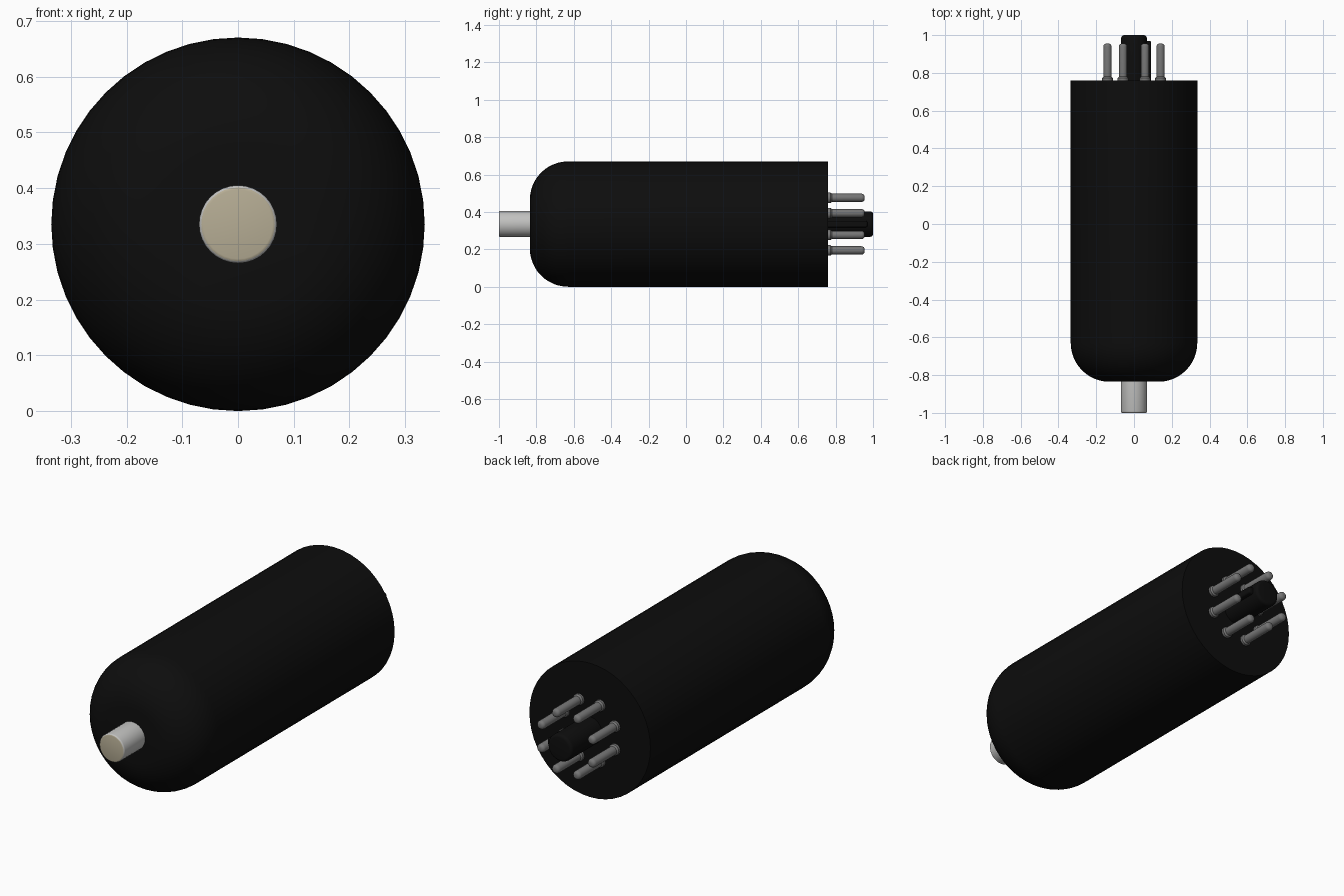
import bpy
import math
from mathutils import Matrix

cube = bpy.data.objects.get("Cube")
if cube:
    bpy.data.objects.remove(cube, do_unlink=True)

AXIS_Z = 0.335


def material(name, rgb, roughness=0.5):
    m = bpy.data.materials.new(name)
    m.use_nodes = True
    m.diffuse_color = (*rgb, 1)
    bsdf = next(n for n in m.node_tree.nodes if n.type == 'BSDF_PRINCIPLED')
    bsdf.inputs["Base Color"].default_value = (*rgb, 1)
    bsdf.inputs["Roughness"].default_value = roughness
    return m


black = material("black shell", (0.004, 0.004, 0.004))
silver = material("silver metal", (0.53, 0.53, 0.52))
grey = material("grey pin metal", (0.18, 0.18, 0.18))
beige = material("beige solder", (0.47, 0.42, 0.30))


def finish(obj):
    bpy.ops.object.select_all(action='DESELECT')
    obj.select_set(True)
    bpy.context.view_layer.objects.active = obj
    bpy.ops.object.shade_smooth_by_angle(angle=math.radians(35))
    return obj


def lathe(name, profile, sides, mat, x=0.0, z=AXIS_Z):
    """Revolve (radius, y) points around a line along y, with capped ends."""
    verts, faces = [], []
    for r, y in profile:
        for i in range(sides):
            a = 2 * math.pi * i / sides
            verts.append((r * math.cos(a), y, r * math.sin(a)))
    for k in range(len(profile) - 1):
        for i in range(sides):
            j = (i + 1) % sides
            a, b = k * sides, (k + 1) * sides
            faces.append((a + i, a + j, b + j, b + i))
    last = (len(profile) - 1) * sides
    faces.append(tuple(reversed(range(sides))))
    faces.append(tuple(range(last, last + sides)))
    mesh = bpy.data.meshes.new(name)
    mesh.from_pydata(verts, [], faces)
    # Profiles run front to back, so turn the faces outward
    mesh.flip_normals()
    mesh.materials.append(mat)
    obj = bpy.data.objects.new(name, mesh)
    obj.location = (x, 0, z)
    bpy.context.collection.objects.link(obj)
    return finish(obj)


def arc(r, y, size, steps, start, end):
    """Quarter-round points centred on (r, y)."""
    pts = []
    for i in range(steps + 1):
        a = math.radians(start + (end - start) * i / steps)
        pts.append((r + size * math.cos(a), y + size * math.sin(a)))
    return pts


# Shell with a rounded front shoulder and flat back
lathe("shell", arc(0.13, -0.63, 0.205, 12, -90, 0) + [(0.335, 0.76)], 48, black)

# Front contact cap, with its solder face
cap = lathe("front_cap", arc(0.062, -0.992, 0.008, 3, -90, 0) + [(0.07, -0.82)],
            32, silver)
cap.data.materials.append(beige)
for p in cap.data.polygons:
    if p.normal.y < -0.9 and p.center.y < -0.99:
        p.material_index = 1

# Central locating post and its key rib
lathe("locating_post", [(0.068, 0.75)] + arc(0.053, 0.985, 0.015, 4, 0, 90),
      32, black)
bpy.ops.mesh.primitive_cube_add(size=1, location=(0.065, 0.86, AXIS_Z))
rib = bpy.context.object
rib.name = "locating_rib"
rib.data.transform(Matrix.Diagonal((0.05, 0.22, 0.035, 1)))
rib.data.materials.append(black)
bevel = rib.modifiers.new("Bevel", 'BEVEL')
bevel.width = 0.008
bevel.segments = 2
finish(rib)

# Ring of eight flanged pins with rounded tips
pin_profile = ([(0.028, 0.75), (0.028, 0.772), (0.022, 0.78)]
               + arc(0.006, 0.939, 0.016, 4, 0, 90))
for i in range(8):
    a = math.radians(22.5 + 45 * i)
    lathe(f"pin_{i + 1}", pin_profile, 16, grey,
          0.152 * math.cos(a), AXIS_Z + 0.152 * math.sin(a))
